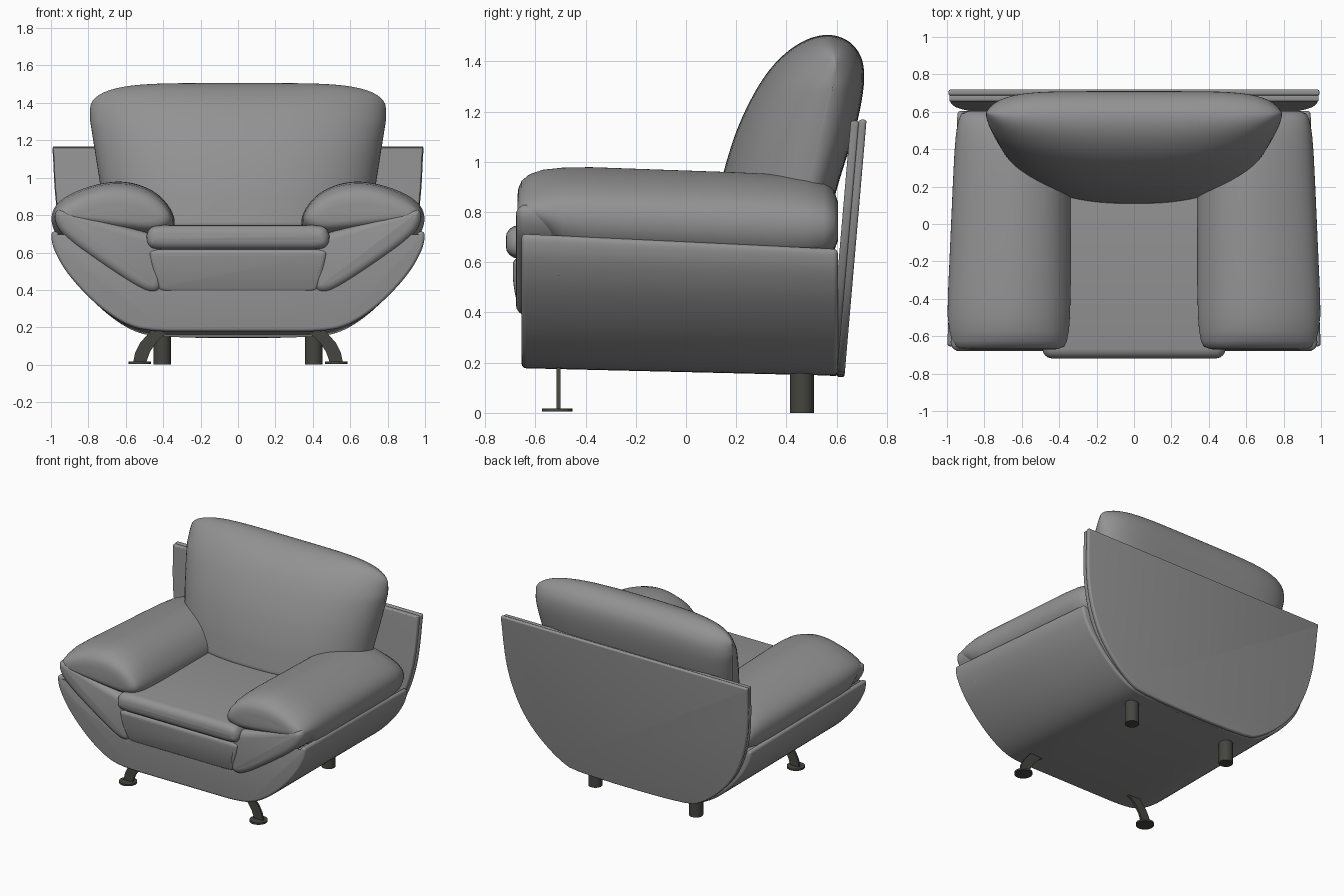
import bpy, bmesh, math
from mathutils import Vector

if "Cube" in bpy.data.objects:
    bpy.data.objects.remove(bpy.data.objects["Cube"])


def sym(half):
    """Mirror an open half outline across x = 0 into a closed outline."""
    return half + [(-x, z) for x, z in reversed(half)]


def soften(pts, n=3):
    """Round a closed outline by cutting its corners."""
    for _ in range(n):
        out = []
        for a, b in zip(pts, pts[1:] + pts[:1]):
            for t in (0.25, 0.75):
                out.append((a[0] + (b[0] - a[0]) * t, a[1] + (b[1] - a[1]) * t))
        pts = out
    return pts


def inset(pts, d):
    """Move a closed outline inwards along its normals."""
    area = sum(a[0] * b[1] - b[0] * a[1] for a, b in zip(pts, pts[1:] + pts[:1]))
    s = d if area > 0 else -d
    out = []
    for i, p in enumerate(pts):
        t = Vector(pts[(i + 1) % len(pts)]) - Vector(pts[i - 1])
        t.normalize()
        out.append((p[0] - t.y * s, p[1] + t.x * s))
    return out


def material(name, rgb):
    m = bpy.data.materials.new(name)
    m.diffuse_color = (*rgb, 1)
    m.use_nodes = True
    m.node_tree.nodes["Principled BSDF"].inputs["Base Color"].default_value = m.diffuse_color
    return m


metal = material("leg_metal", (0.06, 0.06, 0.05))
leather = material("leather", (0.29, 0.29, 0.29))


def loft(name, rings, angle=45, mirror=False, color=leather):
    """Skin a list of 3D rings and cap both ends."""
    bm = bmesh.new()
    vs = [[bm.verts.new(p) for p in r] for r in rings]
    n = len(vs[0])
    for a, b in zip(vs, vs[1:]):
        for i in range(n):
            j = (i + 1) % n
            bm.faces.new((a[i], a[j], b[j], b[i]))
    bm.faces.new(vs[0])
    bm.faces.new(vs[-1])
    bmesh.ops.recalc_face_normals(bm, faces=bm.faces)
    me = bpy.data.meshes.new(name)
    bm.to_mesh(me)
    bm.free()
    ob = bpy.data.objects.new(name, me)
    bpy.context.collection.objects.link(ob)
    return finish(ob, angle, mirror, color)


def finish(ob, angle=45, mirror=False, color=leather):
    bpy.ops.object.select_all(action='DESELECT')
    ob.select_set(True)
    bpy.context.view_layer.objects.active = ob
    bpy.ops.object.transform_apply(location=True, rotation=True, scale=True)
    bpy.ops.object.shade_smooth_by_angle(angle=math.radians(angle))
    if mirror:
        ob.modifiers.new("Mirror", 'MIRROR').use_mirror_merge = False
    ob.data.materials.append(color)
    return ob


def slab(name, prof, y0, y1, r, move=lambda x, y, z: (x, y, z), **kw):
    """Extrude an outline along y with rounded end edges of radius r."""
    stations = [(y0, 0), (y1, 0)]
    if r:
        arc = [(r * (1 - math.sin(a)), r * (1 - math.cos(a)))
               for a in (math.pi / 8 * i for i in range(5))]
        stations = [(y0 + dy, d) for d, dy in reversed(arc)]
        stations = [(y0 + r * (1 - math.sin(a)), r * (1 - math.cos(a)))
                    for a in (math.pi / 8 * i for i in range(4, -1, -1))]
        stations += [(y0 + y1 - y, d) for y, d in reversed(stations)]
    return loft(name, [[move(x, y, z) for x, z in inset(prof, d)] for y, d in stations], **kw)


# Bowl-shaped base shell, narrowing and dropping towards the back
def taper(x, y, z):
    t = (y + 0.65) / 1.25
    return x * (1 - 0.055 * t), y, z - t * (0.03 + 0.03 * (z - 0.18) / 0.53)

shell = soften(sym([(0.2, 0.178), (0.46, 0.178), (0.6, 0.21), (0.76, 0.32), (0.91, 0.48),
                    (0.985, 0.61), (1.002, 0.69), (0.99, 0.715), (0.96, 0.71),
                    (0.93, 0.64), (0.85, 0.575), (0.55, 0.43), (0.42, 0.385), (0.2, 0.385)]))
shell_r = 0.018
slab("base_shell", shell, -0.655, 0.605, shell_r, taper)

# Two-layer leaning back panel
lean = lambda x, y, z: (x, y + (z - 0.14) * 0.086, z)
panel = sym([(0.45, 0.142), (0.58, 0.2), (0.72, 0.31), (0.84, 0.45), (0.92, 0.62), (0.965, 0.79),
             (0.982, 0.95), (0.988, 1.1), (0.992, 1.15), (0.99, 1.168), (0.97, 1.168)])
panel = soften(panel, 2)
slab("back_panel_front", inset(panel, 0.004), 0.568, 0.602, 0.01, lean)
slab("back_panel_rear", panel, 0.6, 0.631, 0.01, lean)

# Arm cushions: a lens section at the front opening into a full roll behind
lens = soften([(0.335, 0.74), (0.345, 0.83), (0.44, 0.94), (0.6, 0.995), (0.76, 0.98), (0.91, 0.91),
               (1.0, 0.83), (0.985, 0.775), (0.85, 0.75), (0.6, 0.71), (0.41, 0.69)])
full = soften([(0.335, 0.74), (0.345, 0.83), (0.44, 0.94), (0.6, 0.995), (0.76, 0.98), (0.92, 0.92),
               (1.005, 0.845), (1.01, 0.74), (0.94, 0.65), (0.6, 0.64), (0.41, 0.67)])
rings = []
for y, s in [(-0.672, 0.3), (-0.668, 0.5), (-0.655, 0.66), (-0.625, 0.8), (-0.57, 0.91), (-0.49, 0.97),
             (-0.38, 1), (-0.1, 1), (0.2, 1), (0.38, 0.99), (0.48, 0.95), (0.55, 0.86),
             (0.59, 0.7), (0.605, 0.45)]:
    t = (y + 0.67) / 1.27
    k = min(1, max(0, (y + 0.65) / 0.16))
    sx = 1 - (1 - s) * (0.3 if s > 0.6 else 0.42)
    ring = []
    for a, b in zip(lens, full):
        x, z = a[0] + (b[0] - a[0]) * k, a[1] + (b[1] - a[1]) * k
        ring.append((0.345 + (0.66 + (x - 0.66) * sx - 0.345) * (1 - 0.085 * t), y,
                     0.8 + (z - 0.8) * s - 0.045 * t))
    rings.append(ring)
loft("arm_cushion", rings, 60, True)

# Lower arm rolls at the front, between the arm cushions and the shell
roll = soften([(0.4, 0.42), (0.4, 0.66), (0.45, 0.7), (0.65, 0.75), (0.9, 0.825), (0.975, 0.835),
               (0.985, 0.77), (0.93, 0.68), (0.72, 0.53), (0.52, 0.4), (0.44, 0.38)])
slab("lower_arm_roll", roll, -0.678, -0.3, 0.045, taper, angle=70, mirror=True)

# Seat cushion and the padded front below it
seat = soften(sym([(0.3, 0.615), (0.45, 0.615), (0.485, 0.64), (0.492, 0.69), (0.47, 0.735),
                   (0.42, 0.747), (0.3, 0.747)]))
slab("seat_cushion", seat, -0.718, 0.45, 0.05, angle=60)
front = soften(sym([(0.3, 0.378), (0.39, 0.378), (0.425, 0.39), (0.44, 0.42), (0.474, 0.57),
                    (0.48, 0.605), (0.45, 0.62), (0.3, 0.62)]))
slab("seat_front_pad", front, -0.69, 0.4, 0.03,
     lambda x, y, z: (x, y + (max(0, 0.56 - z) ** 2 * 1.2 if y < -0.6 else 0), z), angle=60)

# Back cushion: side profile lofted across x, thinning towards both blunt ends
side = soften([(0.1, 0.7), (0.12, 0.82), (0.15, 0.97), (0.215, 1.17), (0.325, 1.37), (0.45, 1.48),
               (0.57, 1.515), (0.67, 1.475), (0.72, 1.37), (0.685, 1.15), (0.61, 0.93), (0.55, 0.7)])
rings = []
for i in range(-18, 19):
    t = math.sin(i / 18 * math.pi / 2)
    u = abs(t)
    s_front = max(0.03, (1 - u ** 2.4) ** 0.5)
    s_back = max(0.03, (1 - u ** 6) ** 0.5)
    h = 0.83 + 0.17 * (1 - u ** 5) ** 0.5
    ring = []
    for y, z in side:
        mid = 0.46 + (z - 0.74) * 0.18
        z2 = 0.74 + (z - 0.74) * h
        w = 0.79 * min(1, 0.92 + 0.08 * (z2 - 0.9) / 0.4)
        ring.append((t * w, mid + (y - mid) * (s_front if y < mid else s_back), z2))
    rings.append(ring)
loft("back_cushion", rings, 60)

# Curved front leg blades with disc feet
blade = [(0.35, 0.19), (0.40, 0.155), (0.44, 0.115), (0.47, 0.07), (0.49, 0.015),
         (0.56, 0.015), (0.55, 0.065), (0.525, 0.115), (0.49, 0.155), (0.46, 0.19)]
slab("front_leg", blade, -0.515, -0.5, 0, mirror=True, color=metal)


def cylinder(name, r, x, y, z0, z1):
    bpy.ops.mesh.primitive_cylinder_add(vertices=32, radius=r, depth=z1 - z0,
                                        location=(x, y, (z0 + z1) / 2))
    bpy.context.object.name = name
    finish(bpy.context.object, 40, True, metal)


cylinder("front_foot", 0.06, 0.525, -0.513, 0.005, 0.018)
cylinder("rear_leg", 0.047, 0.405, 0.462, 0, 0.17)

# Small button on the right side of the shell
bpy.ops.mesh.primitive_uv_sphere_add(segments=16, ring_count=8, radius=0.02, location=(0.932, -0.51, 0.56))
bpy.context.object.name = "side_button"
finish(bpy.context.object, 60)
